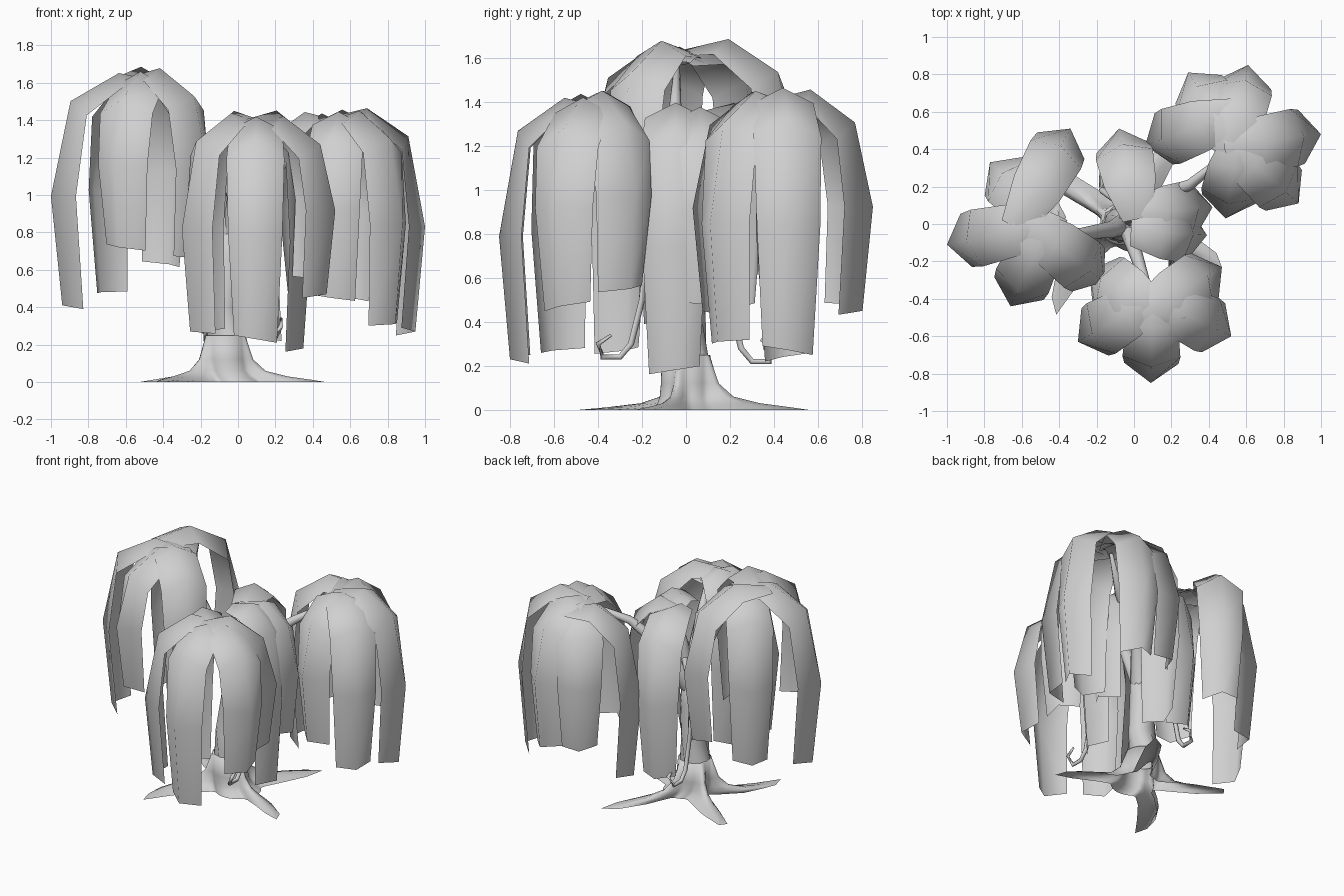
import bpy, bmesh, math, random
from mathutils import Vector

random.seed(4)
cube = bpy.data.objects.get("Cube")
if cube:
    bpy.data.objects.remove(cube, do_unlink=True)

grey = bpy.data.materials.new("plain_grey")
grey.use_nodes = True
colour = (0.63, 0.63, 0.63, 1)
grey.diffuse_color = colour
grey.node_tree.nodes["Principled BSDF"].inputs["Base Color"].default_value = colour


def grid_object(name, rows, closed=False):
    """Skin a list of equal-length point rows into one smooth sheet or tube."""
    bm = bmesh.new()
    verts = [[bm.verts.new(p) for p in row] for row in rows]
    n = len(rows[0])
    for a, b in zip(verts, verts[1:]):
        for i in range(n if closed else n - 1):
            j = (i + 1) % n
            bm.faces.new((a[i], a[j], b[j], b[i]))
    if closed:
        bm.faces.new(verts[-1])
    for f in bm.faces:
        f.smooth = True
    mesh = bpy.data.meshes.new(name)
    bm.to_mesh(mesh)
    bm.free()
    mesh.materials.append(grey)
    obj = bpy.data.objects.new(name, mesh)
    bpy.context.collection.objects.link(obj)


def tube(name, path, radii, sides=8):
    """Tapered tube through a list of points."""
    pts = [Vector(p) for p in path]
    rows = []
    for k, p in enumerate(pts):
        tangent = pts[min(k + 1, len(pts) - 1)] - pts[max(k - 1, 0)]
        q = tangent.to_track_quat('Z', 'Y')
        rows.append([p + q @ Vector((radii[k] * math.cos(a), radii[k] * math.sin(a), 0))
                     for a in (math.tau * i / sides for i in range(sides))])
    grid_object(name, rows, closed=True)


def frond(name, root, tip, top, bottom):
    """Folded hanging strip that arches out from root and droops to bottom."""
    root, tip = Vector(root), Vector(tip)
    reach = (tip - root).length
    out = (tip - root).normalized()
    side = Vector((-out.y, out.x))
    mid = top - 0.53 * (top - bottom)
    slant = random.uniform(-0.025, 0.025)
    # reach fraction, height, half width, fold inward, fold downward
    profile = [(-0.1, top - 0.05, 0.08, 0.0, 0.03),
               (0.34, top, 0.14, 0.0, 0.07),
               (0.81, top - 0.15, 0.155, 0.055, 0.075),
               (1.0, mid, 0.145, 0.105, 0.0),
               (0.89, bottom, 0.115, 0.09, 0.0)]
    rows = []
    for k, (f, z, w, inward, down) in enumerate(profile):
        row = []
        for s in (1, 0, -1):
            p = root + out * (reach * f - inward * abs(s)) + side * (w * s)
            row.append((p.x, p.y, z - down * abs(s) + (slant * s if k == 4 else 0)))
        rows.append(row)
    grid_object(name, rows)


# Foliage clumps: crown height, then start, tip and lower end of each frond
right_mid, front_mid, left_mid = (-0.45, 0.01), (0.1, -0.4), (0.53, 0.42)
clumps = {
    "right_clump": (1.67, [
        (right_mid, (-1.0, -0.11), 0.41), (right_mid, (-0.66, -0.44), 0.72),
        (right_mid, (-0.77, 0.33), 0.48), ((-0.61, 0.03), (-0.34, 0.51), 0.63),
        ((-0.55, -0.01), (-0.16, -0.31), 0.66)]),
    "front_clump": (1.44, [
        (front_mid, (-0.3, -0.63), 0.27), (front_mid, (0.09, -0.85), 0.23),
        (front_mid, (0.52, -0.6), 0.47), ((0.07, -0.46), (0.47, -0.23), 0.55),
        ((0.09, -0.44), (-0.24, -0.25), 0.27)]),
    "left_clump": (1.45, [
        (left_mid, (0.29, 0.81), 0.48), (left_mid, (0.61, 0.85), 0.45),
        (left_mid, (1.0, 0.48), 0.27), (left_mid, (0.88, 0.11), 0.31),
        ((0.56, 0.44), (0.49, 0.03), 0.45), ((0.51, 0.58), (0.06, 0.42), 0.24)]),
    "middle_clump": (1.38, [
        ((0.02, -0.04), (0.39, -0.06), 0.18), ((0.03, 0.05), (0.42, 0.09), 0.48),
        ((0.01, 0.07), (-0.08, 0.51), 0.27)]),
}
for clump, (top, fronds) in clumps.items():
    for i, (start, tip, bottom) in enumerate(fronds):
        frond(f"{clump}_frond_{i + 1}", start, tip,
              top + random.uniform(-0.03, 0.02), bottom)

# Trunk foot flaring into four tapering, slightly curling roots
root_tips = [(0.46, -0.22, -0.17), (0.27, 0.545, -0.08), (-0.42, -0.47, 0.38), (-0.52, 0.31, 0)]
rows = []
steps = 64
for z, spread in ((0, 1), (0.012, 0.8), (0.03, 0.5), (0.06, 0.24), (0.12, 0.1), (0.25, 0.0)):
    row = []
    for i in range(steps):
        a = bend = math.tau * i / steps
        r = 0.11 + 0.04 * spread
        for x, y, curl in root_tips:
            d = a - math.atan2(y, x) + curl
            d = abs(math.atan2(math.sin(d), math.cos(d)))
            peak = math.exp(-(d / 0.19) ** 2)
            r += (math.hypot(x, y) - 0.13) * spread * peak
            bend += curl * peak * spread ** 2
        row.append((r * math.cos(bend) - 0.07 * (1 - spread), r * math.sin(bend), z))
    rows.append(row)
grid_object("root_flare", rows, closed=True)

# Trunk and the limbs that carry the clumps
tube("trunk", [(-0.07, 0, 0.2), (-0.07, 0, 0.4), (-0.05, 0.01, 0.65), (-0.04, 0, 0.95)],
     [0.109, 0.09, 0.075, 0.05], 12)
fork = (-0.04, 0.01, 0.75)
tube("right_limb", [fork, (-0.12, -0.03, 1.05), (-0.28, -0.05, 1.35), (-0.45, -0.04, 1.58)],
     [0.06, 0.045, 0.03, 0.012])
tube("front_limb", [fork, (-0.01, -0.1, 1.05), (0.04, -0.25, 1.22), (0.1, -0.4, 1.36)],
     [0.055, 0.04, 0.03, 0.012])
tube("left_limb", [fork, (0.08, 0.13, 1.05), (0.3, 0.21, 1.22), (0.53, 0.4, 1.36)],
     [0.06, 0.045, 0.03, 0.012])
tube("middle_limb", [fork, (-0.01, 0.04, 1.05), (0.03, 0.06, 1.3)], [0.05, 0.035, 0.012])

# Thin hanging vines with hooked ends
for i, (x, y, sy, z) in enumerate([(0.2, -0.2, -1, 0.24), (-0.17, 0.2, 1, 0.22)]):
    tube(f"vine_{i + 1}",
         [(x / 3, y / 2, 1.0), (x, y * 0.9, 0.8), (x, y, 0.5), (x, y + 0.05 * sy, z + 0.06),
          (x, y + 0.1 * sy, z), (x, y + 0.18 * sy, z), (x + 0.03, y + 0.2 * sy, z + 0.06),
          (x + 0.03, y + 0.14 * sy, z + 0.1)],
         [0.02, 0.018, 0.016, 0.016, 0.015, 0.014, 0.012, 0.008], 6)
tube("short_twig", [(0.1, -0.07, 1.2), (0.2, -0.09, 0.85), (0.22, -0.09, 0.52)],
     [0.018, 0.014, 0.005], 6)
